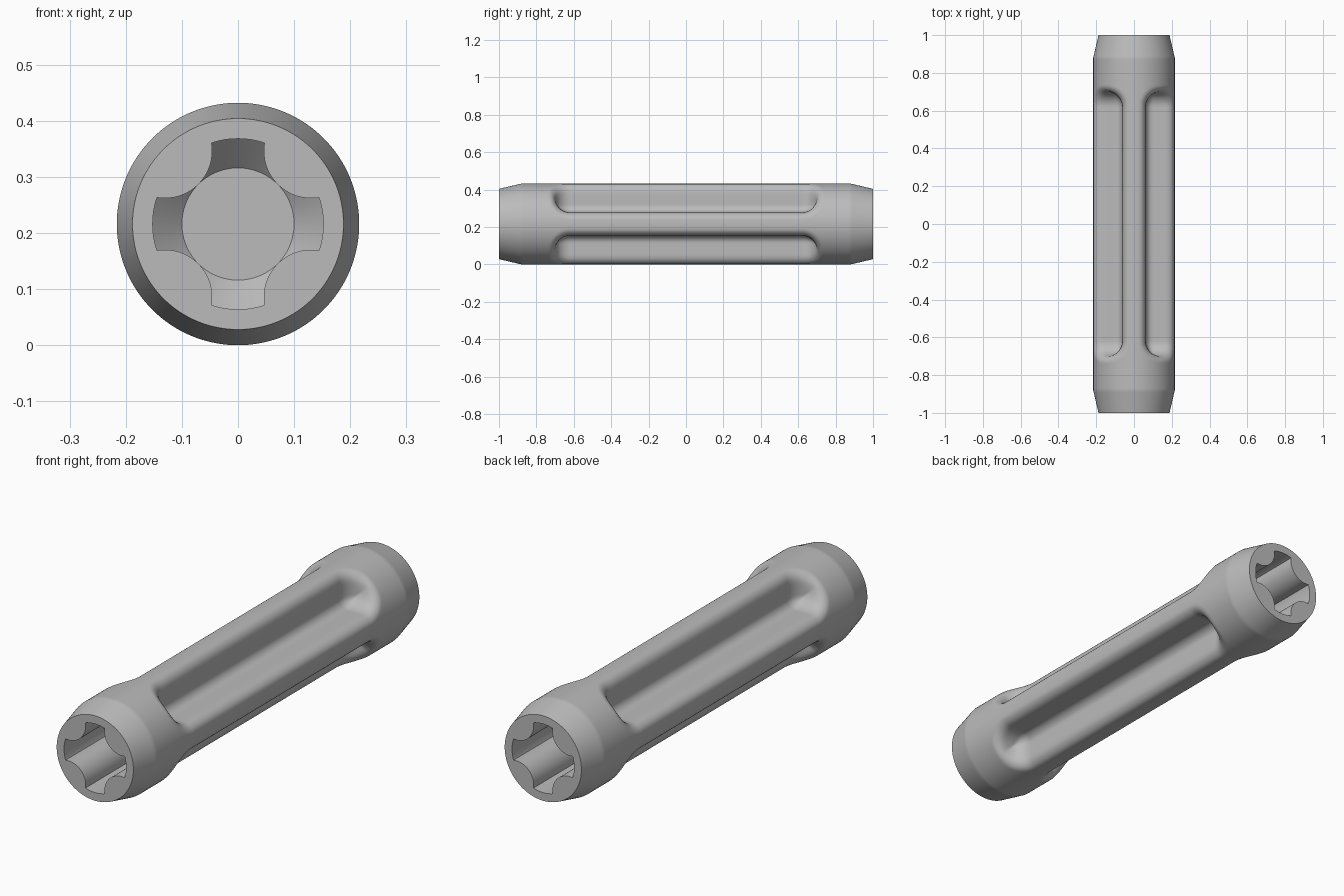
import bpy, bmesh, math

cube = bpy.data.objects.get("Cube")
if cube:
    bpy.data.objects.remove(cube, do_unlink=True)

SEGMENTS = 160
RADIUS, END_RADIUS, CHAMFER_Y = 0.216, 0.188, 0.88
RIB, GROOVE_END = 0.062, 0.70          # rib half width, end of the grooves
LOBE_DIST, LOBE_R = 0.185, 0.085       # round lobes inside the socket
ARM_R, CORE_R, DEPTH = 0.152, 0.1, 0.28
ANGLES = [2 * math.pi * i / SEGMENTS for i in range(SEGMENTS)]


def round_max(a, b, k):
    """Intersection of two distances with a rounded edge."""
    return min(max(a, b) + k, 0) + math.hypot(max(a + k, 0), max(b + k, 0)) - k


def head_radius(y):
    t = max(0, (abs(y) - CHAMFER_Y) / (1 - CHAMFER_Y))
    return RADIUS + t * (END_RADIUS - RADIUS)


def body(r, angle, y):
    """Distance to the round bar with four filleted grooves taken out."""
    groove = round_max(RIB - abs(r * math.cos(angle)), RIB - abs(r * math.sin(angle)), 0.04)
    groove = round_max(groove, abs(y) - GROOVE_END, 0.08)
    return round_max(r - head_radius(y), -groove, 0.035)


def outer_radius(angle, y):
    if abs(y) > GROOVE_END + 0.05:
        return head_radius(y)
    low, high = 0.05, RADIUS
    for _ in range(24):
        mid = (low + high) / 2
        if body(mid, angle, y) > 0:
            high = mid
        else:
            low = mid
    return high


def socket_radius(angle):
    """Four-armed star: arc tips between inward-bulging lobes."""
    phi = angle % (math.pi / 2) - math.pi / 4
    root = LOBE_R ** 2 - (LOBE_DIST * math.sin(phi)) ** 2
    if root <= 0 or abs(phi) > math.radians(27.01):
        return ARM_R
    return min(ARM_R, LOBE_DIST * math.cos(phi) - math.sqrt(root))


# Rings run from one socket floor, out over the bar, into the other socket
def socket_rings(side):
    floor_y = 1 - DEPTH - (ARM_R - CORE_R)
    core = [(CORE_R, side * floor_y)] * SEGMENTS
    star = [socket_radius(a) for a in ANGLES]
    cone = [(r, side * (floor_y + r - CORE_R)) for r in star]
    mouth = [(r, side) for r in star]
    return [core, cone, mouth]


half = [0.15 * i for i in range(4)] + [0.57 + 0.006 * i for i in range(31)]
half += [0.8, 0.87, CHAMFER_Y, 0.89, 1]
stations = [-y for y in reversed(half[1:])] + half
rings = socket_rings(-1)
rings += [[(outer_radius(a, y), y) for a in ANGLES] for y in stations]
rings += reversed(socket_rings(1))

bm = bmesh.new()
loops = [[bm.verts.new((r * math.cos(a), y, RADIUS + r * math.sin(a)))
          for a, (r, y) in zip(ANGLES, ring)] for ring in rings]
for lower, upper in zip(loops, loops[1:]):
    for i in range(SEGMENTS):
        j = (i + 1) % SEGMENTS
        bm.faces.new((lower[i], lower[j], upper[j], upper[i]))
bm.faces.new(loops[0])
bm.faces.new(loops[-1])
bmesh.ops.remove_doubles(bm, verts=bm.verts, dist=1e-5)
bmesh.ops.recalc_face_normals(bm, faces=bm.faces)

mesh = bpy.data.meshes.new("fluted_bar")
bm.to_mesh(mesh)
bm.free()
bar = bpy.data.objects.new("fluted_bar", mesh)
bpy.context.collection.objects.link(bar)

# Plain grey finish
grey = bpy.data.materials.new("plain_grey")
grey.use_nodes = True
colour = (0.5, 0.5, 0.5, 1)
grey.diffuse_color = colour
grey.node_tree.nodes["Principled BSDF"].inputs["Base Color"].default_value = colour
mesh.materials.append(grey)

bpy.ops.object.select_all(action="DESELECT")
bar.select_set(True)
bpy.context.view_layer.objects.active = bar
bpy.ops.object.shade_smooth_by_angle(angle=math.radians(35))
